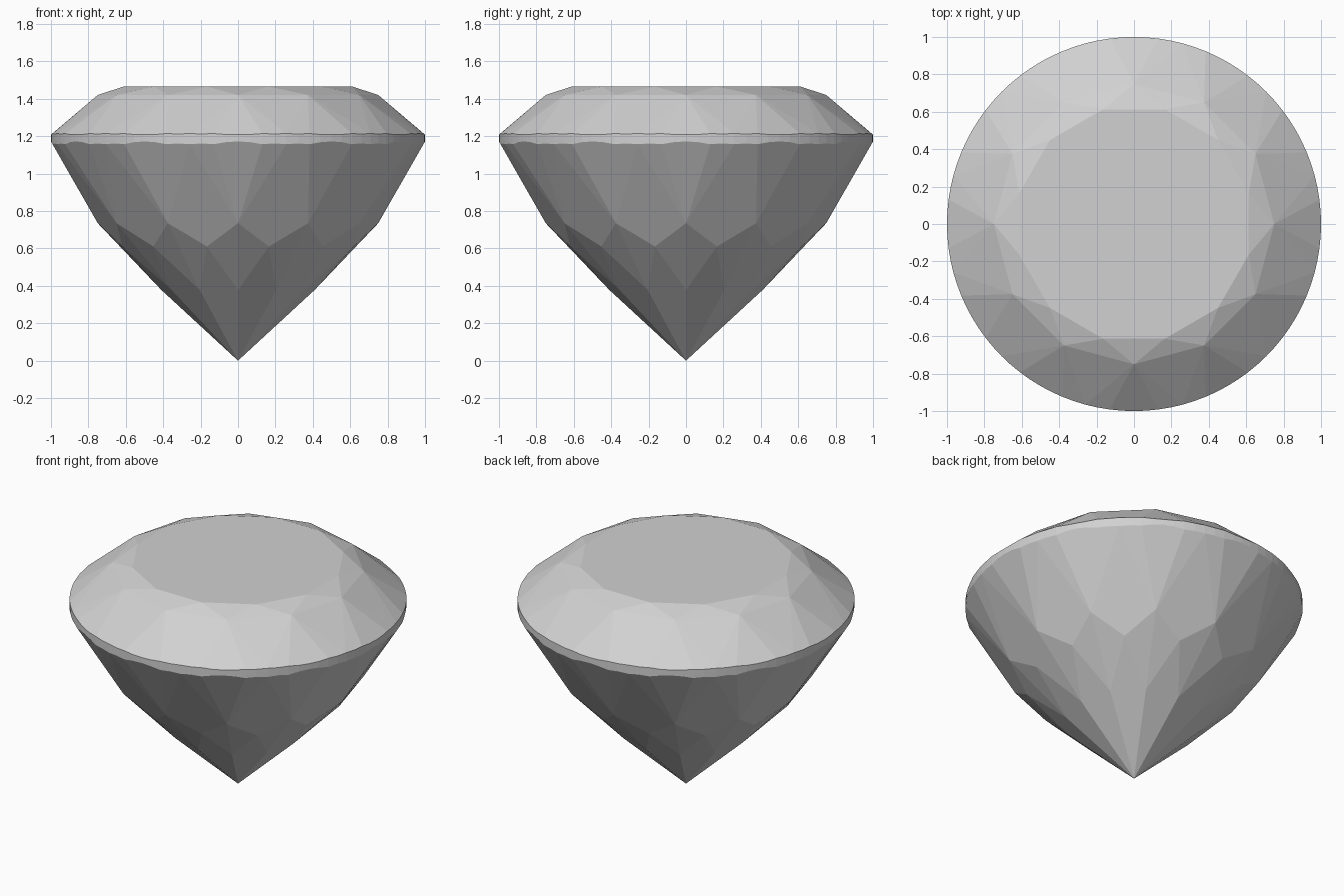
import bpy
import bmesh
from math import sin, cos, radians

cube = bpy.data.objects.get("Cube")
if cube:
    bpy.data.objects.remove(cube, do_unlink=True)

FOLD = 12                # the cut repeats twelve times around
STEP = 360 / FOLD

# One plain grey for the whole stone
grey = bpy.data.materials.new("stone_grey")
grey.use_nodes = True
colour = (0.64, 0.64, 0.64, 1)
grey.diffuse_color = colour
grey.node_tree.nodes["Principled BSDF"].inputs["Base Color"].default_value = colour

bm = bmesh.new()


def ring(radius, z, offset):
    """Twelve facet corners around the axis, turned by offset degrees."""
    for i in range(FOLD):
        a = radians(i * STEP + offset)
        bm.verts.new((radius * cos(a), radius * sin(a), z))


# Crown: table corners, then star corners
ring(0.635, 1.465, 15)
ring(0.75, 1.42, 0)

# Girdle: scalloped where the facets run into the rim
for offset, top, bottom in ((0, 1.208, 1.172), (7.5, 1.214, 1.157),
                            (-7.5, 1.214, 1.157), (15, 1.214, 1.157),
                            (11.25, 1.212, 1.162), (-11.25, 1.212, 1.162),
                            (3.75, 1.209, 1.168), (-3.75, 1.209, 1.168)):
    ring(1, top, offset)
    ring(1, bottom, offset)

# Pavilion: upper, middle and lower corners, then the point
ring(0.75, 0.735, 0)
ring(0.64, 0.61, 15)
ring(0.41, 0.378, 0)
bm.verts.new((0, 0, 0))

# Wrap the corners in flat facets and merge those that lie in one plane
bmesh.ops.convex_hull(bm, input=bm.verts[:])
bmesh.ops.dissolve_limit(bm, angle_limit=radians(1), verts=bm.verts[:], edges=bm.edges[:])
bmesh.ops.recalc_face_normals(bm, faces=bm.faces[:])

mesh = bpy.data.meshes.new("cut_stone")
bm.to_mesh(mesh)
bm.free()
mesh.materials.append(grey)
bpy.context.collection.objects.link(bpy.data.objects.new("cut_stone", mesh))
